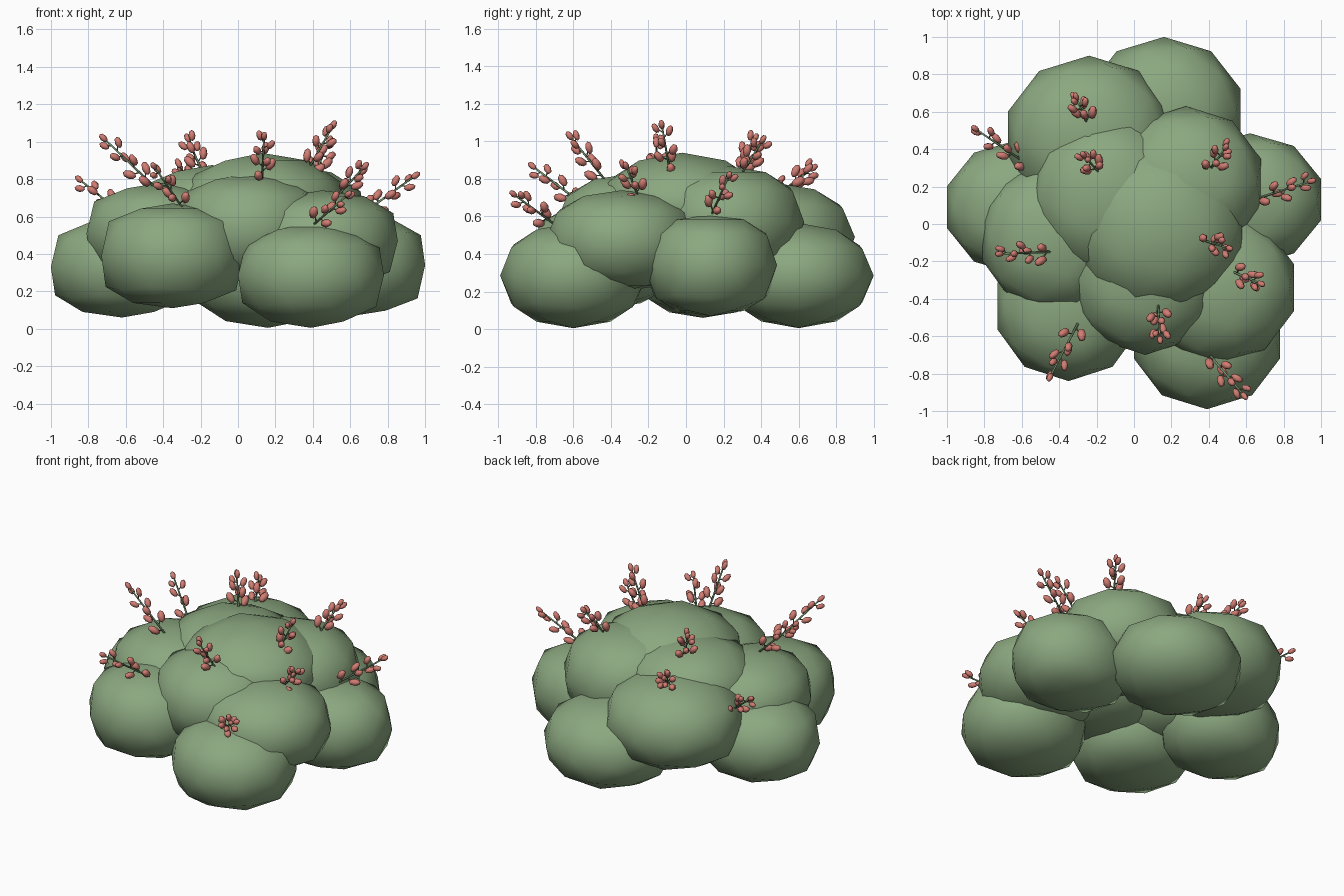
import bpy, bmesh, math, random
from mathutils import Vector, Matrix

random.seed(4)
if "Cube" in bpy.data.objects:
    bpy.data.objects.remove(bpy.data.objects["Cube"], do_unlink=True)


def material(name, rgb):
    m = bpy.data.materials.new(name)
    m.use_nodes = True
    m.diffuse_color = (*rgb, 1)
    bsdf = m.node_tree.nodes["Principled BSDF"]
    bsdf.inputs["Base Color"].default_value = (*rgb, 1)
    bsdf.inputs["Roughness"].default_value = 0.9
    return m


leaf = material("leaf_green", (0.26, 0.39, 0.215))
stem_green = material("stem_green", (0.18, 0.28, 0.15))
bud_red = material("bud_coral", (0.64, 0.205, 0.17))


def finish(bm, name, mats):
    mesh = bpy.data.meshes.new(name)
    for f in bm.faces:
        f.smooth = True
    bm.to_mesh(mesh)
    bm.free()
    for m in mats:
        mesh.materials.append(m)
    ob = bpy.data.objects.new(name, mesh)
    bpy.context.collection.objects.link(ob)


# Foliage clumps: low-poly balls; a lower power gives fuller shoulders
def clump(name, centre, radii, power):
    bm = bmesh.new()
    bmesh.ops.create_icosphere(bm, subdivisions=2, radius=1)
    for v in bm.verts:
        if abs(v.co.z) > 0.001:
            v.co.z = math.copysign(abs(v.co.z) ** power, v.co.z)
        v.co = Vector(centre) + v.co * Vector(radii) if isinstance(v.co * Vector(radii), Vector) else [
            c + p * r for c, p, r in zip(centre, v.co, radii)]
    finish(bm, name, [leaf])


clump("front_low_clump", (0.39, -0.6, 0.285), (0.41, 0.39, 0.28), 0.8)
clump("front_right_clump", (-0.35, -0.44, 0.39), (0.40, 0.40, 0.28), 0.65)
clump("right_low_clump", (-0.62, 0.09, 0.33), (0.40, 0.36, 0.27), 0.72)
clump("back_low_clump", (0.16, 0.6, 0.285), (0.43, 0.40, 0.28), 0.85)
clump("left_low_clump", (0.62, 0.13, 0.34), (0.40, 0.355, 0.27), 0.65)
clump("back_right_clump", (-0.24, 0.47, 0.49), (0.455, 0.43, 0.29), 0.8)
clump("front_left_clump", (0.45, -0.34, 0.47), (0.425, 0.41, 0.27), 0.75)
clump("front_upper_clump", (0.06, -0.28, 0.54), (0.42, 0.42, 0.29), 0.72)
clump("right_upper_clump", (-0.42, -0.07, 0.51), (0.41, 0.41, 0.27), 0.72)
clump("back_left_upper_clump", (0.28, 0.22, 0.57), (0.42, 0.41, 0.30), 0.75)
clump("back_right_upper_clump", (-0.14, 0.15, 0.59), (0.43, 0.43, 0.285), 0.75)
clump("crown_clump", (0.13, -0.02, 0.66), (0.47, 0.46, 0.28), 1)


# Flower sprigs: thin stem with side twigs carrying pointed buds
def aim(direction):
    return direction.to_track_quat('Z', 'Y').to_matrix().to_4x4()


def add_rod(bm, a, b, r):
    d = b - a
    bmesh.ops.create_cone(bm, segments=5, radius1=r, radius2=r * 0.7, depth=d.length,
                          cap_ends=True, matrix=Matrix.Translation((a + b) / 2) @ aim(d))


def add_bud(bm, p, direction, size):
    shape = Matrix.Diagonal((size * 0.62, size * 0.62, size, 1))
    made = bmesh.ops.create_uvsphere(
        bm, u_segments=6, v_segments=4, radius=1,
        matrix=Matrix.Translation(p) @ aim(direction) @ shape)
    for f in {f for v in made["verts"] for f in v.link_faces}:
        f.material_index = 1


def sprig(name, base, tip, buds=8):
    base, tip = Vector(base), Vector(tip)
    axis = (tip - base).normalized()
    bm = bmesh.new()
    add_rod(bm, base - axis * 0.05, tip, 0.007)
    side = axis.orthogonal().normalized()
    start = random.uniform(0, math.tau)
    for i in range(buds):
        t = i / (buds - 1)
        out = Matrix.Rotation(start + i * 2.4, 3, axis) @ side
        root = base.lerp(tip, t * 0.88 - 0.06)
        heading = (axis * 0.7 + out).normalized()
        end = root + heading * (0.06 - 0.015 * t)
        add_rod(bm, root, end, 0.004)
        add_bud(bm, end, axis + out * 0.5, 0.04 - 0.01 * t)
    add_bud(bm, tip, axis, 0.028)
    finish(bm, name, [stem_green, bud_red])


sprigs = [
    ((-0.60, 0.34, 0.60), (-0.85, 0.51, 0.80)),
    ((-0.48, -0.15, 0.79), (-0.72, -0.16, 1.02)),
    ((-0.32, -0.57, 0.68), (-0.45, -0.82, 0.87)),
    ((-0.26, 0.56, 0.77), (-0.31, 0.68, 0.86)),
    ((-0.20, 0.29, 0.86), (-0.27, 0.37, 1.02)),
    ((0.42, 0.31, 0.85), (0.49, 0.41, 1.01)),
    ((0.38, -0.09, 0.86), (0.51, -0.13, 1.09)),
    ((0.54, -0.26, 0.72), (0.68, -0.32, 0.87)),
    ((0.43, -0.73, 0.58), (0.59, -0.92, 0.72)),
    ((0.70, 0.15, 0.64), (0.95, 0.23, 0.82)),
    ((0.13, -0.46, 0.83), (0.14, -0.62, 1.03)),
]
for n, (base, tip) in enumerate(sprigs, 1):
    sprig(f"flower_sprig_{n}", base, tip)
